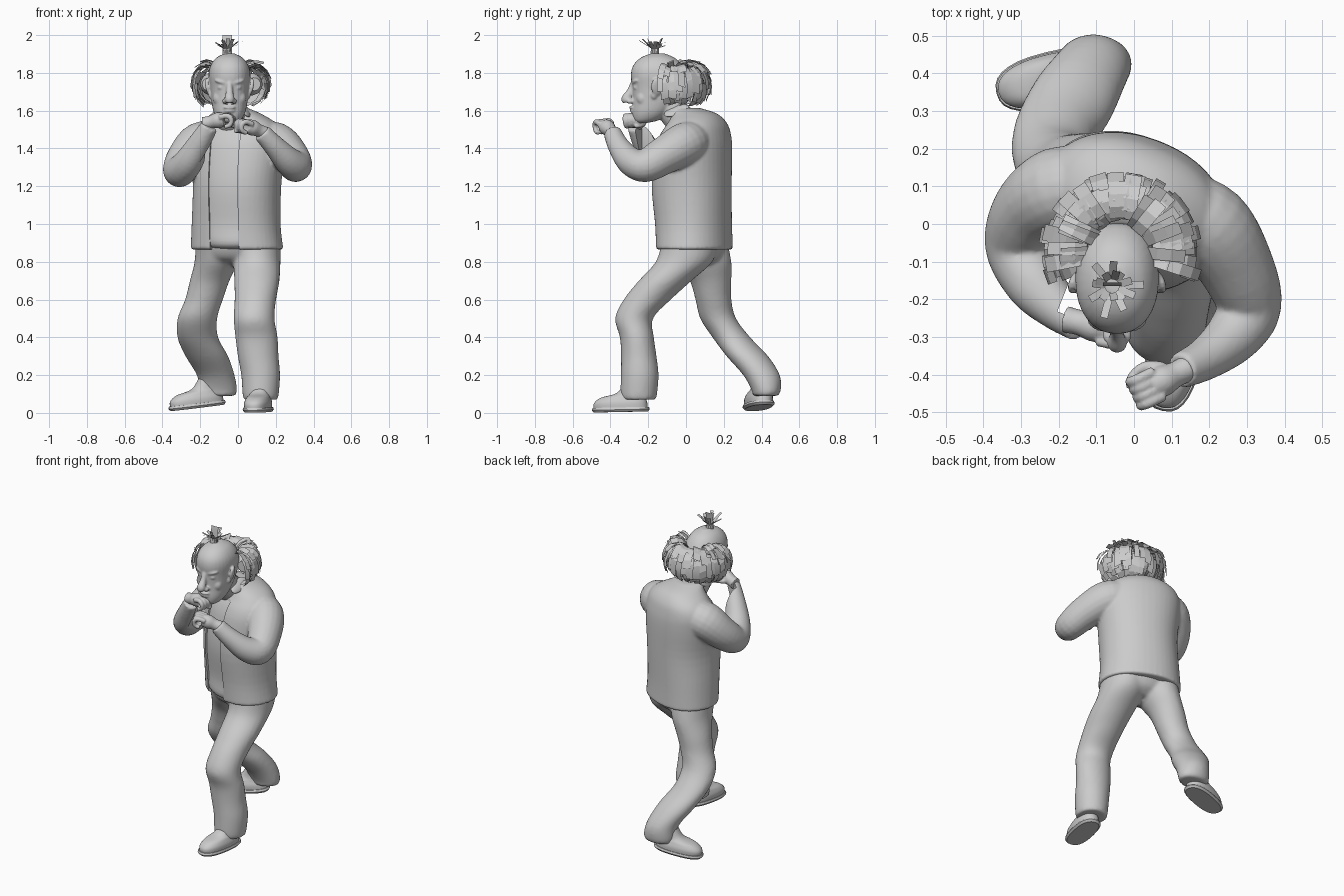
import bpy, bmesh, math, random
from mathutils import Vector, Matrix

random.seed(4)
cube = bpy.data.objects.get("Cube")
if cube:
    bpy.data.objects.remove(cube, do_unlink=True)

grey = bpy.data.materials.new("plain grey")
grey.use_nodes = True
tone = (0.6, 0.6, 0.6, 1)
grey.diffuse_color = tone
grey.node_tree.nodes["Principled BSDF"].inputs["Base Color"].default_value = tone


def finish(bm, name, angle=50):
    bmesh.ops.recalc_face_normals(bm, faces=bm.faces)
    mesh = bpy.data.meshes.new(name)
    bm.to_mesh(mesh)
    bm.free()
    ob = bpy.data.objects.new(name, mesh)
    bpy.context.collection.objects.link(ob)
    mesh.materials.append(grey)
    bpy.ops.object.select_all(action='DESELECT')
    ob.select_set(True)
    bpy.context.view_layer.objects.active = ob
    bpy.ops.object.shade_smooth_by_angle(angle=math.radians(angle))
    return ob


def spline(rows, steps=4):
    """Catmull-Rom through rows of numbers."""
    rows = [Vector(r) for r in rows]
    ext = [rows[0]] + rows + [rows[-1]]
    out = []
    for a, b, c, d in zip(ext, ext[1:], ext[2:], ext[3:]):
        for k in range(steps):
            t = k / steps
            out.append(b + (c - a) * (t / 2) + (a * 2 - b * 5 + c * 4 - d) * (t * t / 2)
                       + (b * 3 - a - c * 3 + d) * (t ** 3 / 2))
    return out + [rows[-1]]


def skin(bm, rings, closed=True):
    loops = [[bm.verts.new(p) for p in ring] for ring in rings]
    n = len(loops[0])
    for a, b in zip(loops, loops[1:]):
        for i in range(n if closed else n - 1):
            j = (i + 1) % n
            bm.faces.new((a[i], a[j], b[j], b[i]))
    if closed:
        bm.faces.new(loops[0])
        bm.faces.new(loops[-1])


def loft(name, rows, turn=0, n=32, box=1, steps=4, angle=50):
    """Stack of level ovals (x, y, z, half width, half depth)."""
    rings = []
    for x, y, z, rx, ry in spline(rows, steps):
        ring = []
        for i in range(n):
            a = 2 * math.pi * i / n
            s, c = math.sin(a), -math.cos(a)
            p = Vector((math.copysign(abs(s) ** box, s) * rx, math.copysign(abs(c) ** box, c) * ry, z))
            ring.append(Matrix.Rotation(turn, 3, 'Z') @ p + Vector((x, y, 0)))
        rings.append(ring)
    bm = bmesh.new()
    skin(bm, rings)
    return finish(bm, name, angle)


def sweep(name, rows, n=20, steps=5):
    """Round tube through (x, y, z, radius)."""
    path = spline(rows, steps)
    side = None
    rings = []
    for i, q in enumerate(path):
        t = (path[min(i + 1, len(path) - 1)] - path[max(i - 1, 0)]).to_3d().normalized()
        side = t.orthogonal() if side is None else side - t * side.dot(t)
        side.normalize()
        up = t.cross(side)
        rings.append([q.to_3d() + (side * math.cos(a) + up * math.sin(a)) * q[3]
                      for a in (2 * math.pi * k / n for k in range(n))])
    bm = bmesh.new()
    skin(bm, rings)
    return finish(bm, name)


def ball(name, at, size, tilt=(0, 0, 0)):
    bm = bmesh.new()
    bmesh.ops.create_uvsphere(bm, u_segments=20, v_segments=12, radius=1)
    for v in bm.verts:
        p = Vector([a * b for a, b in zip(v.co, size)])
        for ax, ang in zip('XYZ', tilt):
            p = Matrix.Rotation(ang, 3, ax) @ p
        v.co = p + Vector(at)
    return finish(bm, name)


def blend(name, parts, voxel, rounds):
    """Fuse parts into one soft surface."""
    bpy.ops.object.select_all(action='DESELECT')
    for p in parts:
        p.select_set(True)
    ob = parts[0]
    bpy.context.view_layer.objects.active = ob
    bpy.ops.object.join()
    ob.name = name
    m = ob.modifiers.new("fuse", 'REMESH')
    m.mode, m.voxel_size, m.use_smooth_shade = 'VOXEL', voxel, True
    s = ob.modifiers.new("soften", 'SMOOTH')
    s.factor, s.iterations = 0.5, rounds
    return ob


# Jacket body and sleeves in one, turned to the right
TURN = -0.38
trunk = [(-.005, .045, .865, .25, .19), (-.01, .04, 1, .238, .193), (-.005, .03, 1.2, .235, .203), (0, .04, 1.38, .25, .192),
         (0, .05, 1.47, .245, .173), (0, .06, 1.535, .205, .143), (-.01, .045, 1.585, .13, .113), (-.03, -.015, 1.615, .075, .085)]
body = loft("body", trunk, TURN, 44, .92)
right_sleeve = sweep("right_sleeve", [
    (-.1, .1, 1.44, .1), (-.2, .09, 1.425, .115), (-.28, .03, 1.345, .1), (-.31, -.06, 1.28, .086),
    (-.265, -.155, 1.325, .078), (-.205, -.22, 1.425, .062), (-.15, -.265, 1.52, .047)])
left_sleeve = sweep("left_sleeve", [
    (.1, .05, 1.44, .1), (.2, -.005, 1.425, .113), (.275, -.12, 1.36, .1), (.305, -.22, 1.308, .087),
    (.265, -.295, 1.335, .075), (.195, -.355, 1.41, .058), (.125, -.39, 1.485, .048)])
jacket = blend("jacket", [body, right_sleeve, left_sleeve], .009, 4)

# Open front of the jacket, with the shirt showing behind it
bm = bmesh.new()
bmesh.ops.create_cube(bm, size=1)
cutter = finish(bm, "opening_cutter")
cutter.scale, cutter.rotation_euler = (.165, .2, 1), (0, 0, TURN)
cutter.location = (-.09, -.17, 1.2)
cutter.hide_render = True
cutter.display_type = 'WIRE'
cut = jacket.modifiers.new("opening", 'BOOLEAN')
cut.object, cut.operation = cutter, 'DIFFERENCE'
jacket.modifiers.new("crisp edges", 'EDGE_SPLIT').split_angle = math.radians(50)
shirt = [(x, y, z, rx - .012, ry - .01) for x, y, z, rx, ry in trunk[1:-1]]
loft("shirt", [(0, .03, .866, .13, .14), (0, .03, .895, .2, .18)] + shirt, TURN, box=.92)

# Trousers
hips = loft("hips", [(-.01, .05, .785, .09, .07), (-.01, .045, .82, .18, .13), (0, .04, .88, .21, .16), (0, .04, .92, .2, .16)], TURN / 2)
front_leg = loft("front_leg", [
    (.1, .02, .9, .125, .15), (.1, -.01, .8, .125, .15), (.1, -.11, .7, .12, .14), (.092, -.205, .6, .11, .125),
    (.085, -.275, .5, .108, .1), (.098, -.26, .4, .112, .09), (.107, -.25, .3, .108, .094),
    (.12, -.245, .2, .103, .1), (.12, -.25, .1, .096, .097), (.12, -.25, .07, .09, .09)])
back_leg = loft("back_leg", [
    (-.105, .07, .9, .12, .15), (-.115, .1, .8, .115, .14), (-.15, .13, .7, .105, .11), (-.18, .145, .6, .1, .095),
    (-.215, .17, .5, .105, .095), (-.213, .24, .4, .108, .1), (-.165, .325, .3, .113, .11),
    (-.118, .4, .2, .1, .097), (-.105, .425, .12, .1, .077), (-.105, .42, .09, .09, .067)])
blend("trousers", [hips, front_leg, back_leg], .012, 4)


# Shoes with a separate sole
def shoe(name, at, tilt, turn):
    sole = loft(name + "_sole", [(0, 0, 0, .064, .145), (0, 0, .012, .074, .155), (0, 0, .024, .07, .15)],
                n=28, box=.8, steps=2, angle=30)
    upper = loft(name + "_upper", [(0, 0, .02, .066, .145), (0, 0, .05, .067, .142), (0, .015, .078, .058, .118),
                                   (0, .06, .1, .05, .08), (0, .08, .15, .048, .055)], box=.85)
    for ob in (sole, upper):
        ob.location, ob.rotation_euler = at, (tilt, 0, turn)


shoe("front_shoe", (.107, -.345, .005), .02, -.2)
shoe("back_shoe", (-.215, .385, .027), .12, -1.33)


# Fists: palm, four curled fingers, thumb
def fist(name, wrist, forward, across):
    f = Vector(forward).normalized()
    w = Vector(across)
    w = (w - f * w.dot(f)).normalized()
    d = f.cross(w)
    d = d if d.z < 0 else -d

    def at(a, b, c, r):
        return (*(Vector(wrist) + f * a + w * b + d * c), r)
    parts = [sweep("palm", [at(-.04, 0, 0, .036), at(0, 0, 0, .034), at(.04, 0, 0, .042), at(.075, 0, .005, .036)])]
    for i in range(4):
        b = (i - 1.5) * .023
        parts.append(sweep("finger", [at(.06, b, -.015, .015), at(.105, b, -.012, .015), at(.12, b, .012, .014),
                                      at(.105, b, .038, .013), at(.075, b, .04, .012)], 10, 3))
    parts.append(sweep("thumb", [at(.02, .03, .01, .016), at(.06, .052, .025, .015), at(.1, .04, .045, .013),
                                 at(.115, .015, .05, .01)], 10, 3))
    blend(name, parts, .005, 3)


fist("right_fist", (-.145, -.262, 1.54), (.85, -.2, .2), (.3, .9, .1))
fist("left_fist", (.11, -.4, 1.495), (-.8, -.4, .35), (-.4, .9, .1))

# Head, fused from skull, neck and features
HX = -.045
skull = loft("skull", [(HX, -.235, 1.535, .035, .025), (HX, -.21, 1.55, .06, .068), (HX, -.185, 1.59, .083, .1),
                       (HX, -.16, 1.65, .096, .122), (HX, -.145, 1.72, .104, .14), (HX, -.145, 1.79, .111, .147),
                       (HX, -.15, 1.84, .1, .129), (HX, -.15, 1.88, .07, .09), (HX, -.15, 1.903, .025, .035)], box=.92)
parts = [skull, sweep("neck", [(-.03, .0, 1.52, .085), (HX, -.07, 1.6, .08), (HX, -.11, 1.68, .078)]),
         sweep("nose", [(HX, -.28, 1.745, .015), (HX, -.296, 1.7, .019), (HX, -.316, 1.662, .027), (HX, -.314, 1.645, .02)], 12),
         ball("muzzle", (HX, -.255, 1.61), (.05, .032, .035)),
         ball("chin", (HX, -.25, 1.565), (.04, .03, .025)),
         ball("upper_lip", (HX, -.282, 1.617), (.034, .02, .008)),
         ball("lower_lip", (HX, -.277, 1.598), (.03, .02, .009))]
for s in (-1, 1):
    parts += [ball("nostril", (HX + s * .023, -.296, 1.65), (.016, .02, .014)),
              ball("brow", (HX + s * .042, -.266, 1.752), (.04, .02, .011), (0, -s * .25, s * .3)),
              ball("eye", (HX + s * .042, -.26, 1.722), (.022, .019, .013)),
              ball("cheek", (HX + s * .052, -.23, 1.665), (.036, .033, .04)),
              ball("ear", (HX + s * .112, -.155, 1.725), (.013, .032, .048), (.15, s * .2, s * .3)),
              ball("ear_lobe", (HX + s * .1, -.17, 1.682), (.012, .016, .02))]
blend("head", parts, .006, 3)

# Shirt collar
for s in (-1, 1):
    ball("collar", (-.03 + s * .07, -.05, 1.6), (.035, .07, .012), (.45, s * .7, s * .3))


# Hair: flat bent locks fanned over a soft base
def lock(bm, pts, side, width):
    skin(bm, [[p - side * width / 2, p + side * width / 2] for p in pts], False)


hub = Vector((-.035, -.07, 1.75))
base = []
for k in range(9):
    a = math.radians(k * 22.5)
    base.append((hub.x + .12 * math.cos(a), hub.y + .11 * math.sin(a), hub.z - .01, .058 if 0 < k < 8 else .035))
sweep("hair_base", base, 14, 3)
bm = bmesh.new()
for start, reach in [(95, 1), (60, 1), (25, 1), (-10, .96), (-35, .9)]:
    count = 20
    for k in range(count):
        a = math.radians(-16 + 212 * k / (count - 1) + random.uniform(-5, 5))
        out = Vector((math.cos(a), math.sin(a) * .97, 0))
        side = Vector((-out.y, out.x, random.uniform(-.45, .45))).normalized()
        r = .075 * reach * random.uniform(.88, 1.12)
        lift = random.uniform(5, 40)
        pts = []
        for j in range(4):
            e = math.radians(start + lift - j * 23)
            grow = r + .007 * j
            pts.append(hub + out * (.118 + grow * math.cos(e)) + Vector((0, 0, grow * 1.25 * math.sin(e) - .005)))
        if start == 95:
            pts.insert(0, hub + out * .085 + Vector((0, 0, .075)))
        lock(bm, pts, side, random.uniform(.03, .048))
finish(bm, "hair_locks", 20)

# Topknot: upright strips that splay outward
bm = bmesh.new()
top = Vector((-.058, -.165, 1.885))
for k in range(16):
    a = 2 * math.pi * k / 16 + random.uniform(-.15, .15)
    out = Vector((math.cos(a), math.sin(a), 0))
    side = Vector((-out.y, out.x, 0))
    lean = random.uniform(.035, .09)
    rise = random.uniform(.06, .1)
    lock(bm, [top + out * .022, top + out * .018 + Vector((0, 0, .045)),
              top + out * lean + Vector((0, 0, rise))], side, .02)
lock(bm, [top, top + Vector((0, 0, .06)), top + Vector((0, .01, .115))], Vector((1, 0, 0)), .05)
finish(bm, "topknot", 20)
